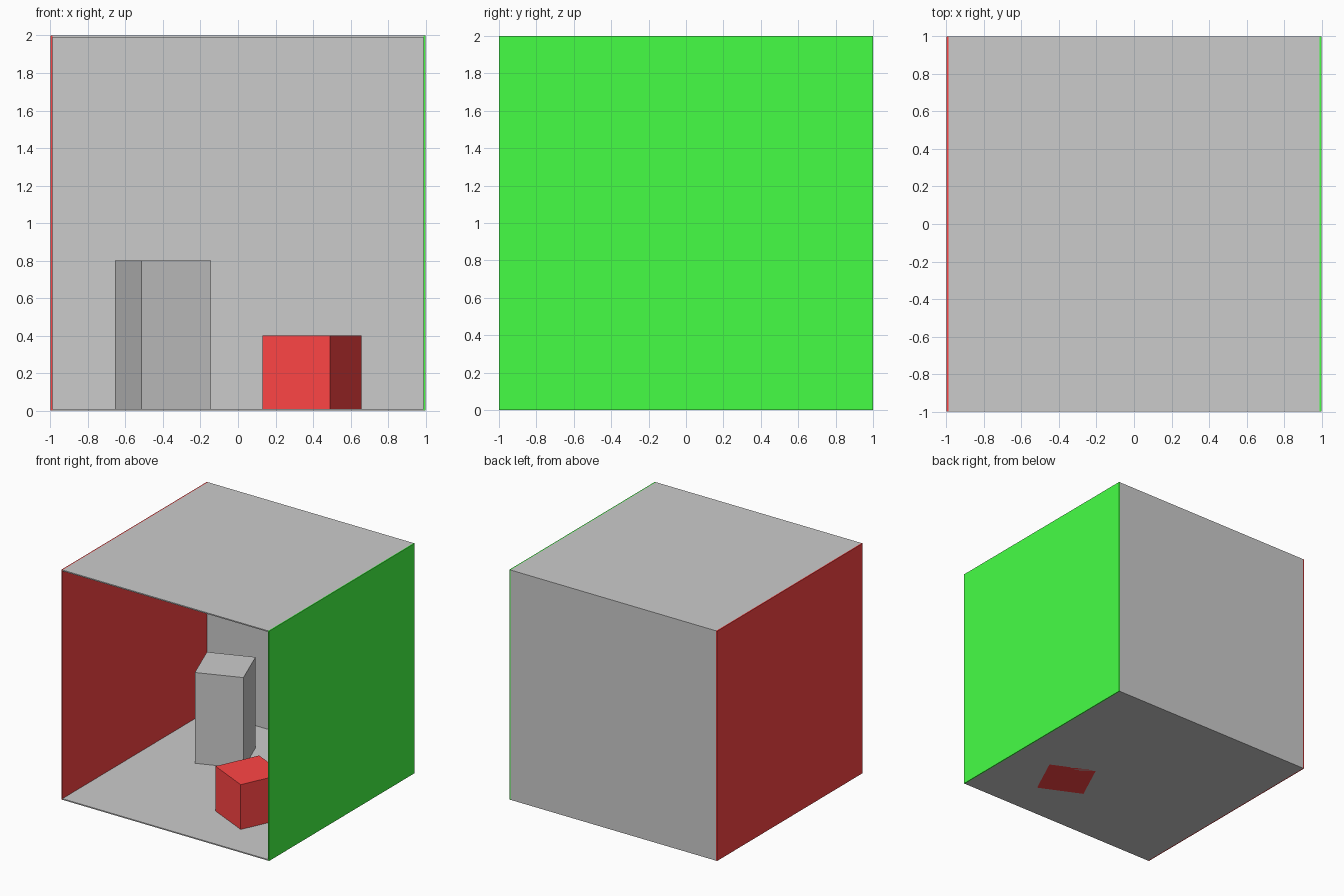
import bpy
from math import radians

if "Cube" in bpy.data.objects:
    bpy.data.objects.remove(bpy.data.objects["Cube"])

T = 0.01  # wall thickness


def material(name, rgb):
    mat = bpy.data.materials.new(name)
    mat.diffuse_color = (*rgb, 1)
    mat.use_nodes = True
    mat.node_tree.nodes["Principled BSDF"].inputs["Base Color"].default_value = mat.diffuse_color
    return mat


def block(name, centre, size, turn=0, mat=None):
    bpy.ops.mesh.primitive_cube_add(size=1, location=centre)
    ob = bpy.context.object
    ob.name = name
    ob.scale = size
    ob.rotation_euler.z = radians(turn)
    if mat:
        ob.data.materials.append(mat)
    return ob


red = material("red", (1, 0.06, 0.06))
green = material("green", (0.06, 1, 0.06))

# Room shell, open at the front
h = T / 2
inner = 2 - 2 * T
block("floor", (0, 0, h), (inner, 2, T))
block("ceiling", (0, 0, 2 - h), (inner, 2, T))
block("back_wall", (0, 1 - h, 1), (inner, T, inner))
block("left_wall", (-1 + h, 0, 1), (T, 2, 2), mat=red)
block("right_wall", (1 - h, 0, 1), (T, 2, 2), mat=green)

# Blocks standing on the floor
block("tall_block", (-0.4, 0.395, 0.4), (0.395, 0.395, 0.8), 21)
block("short_block", (0.395, -0.4, 0.2), (0.398, 0.398, 0.4), -25, red)
